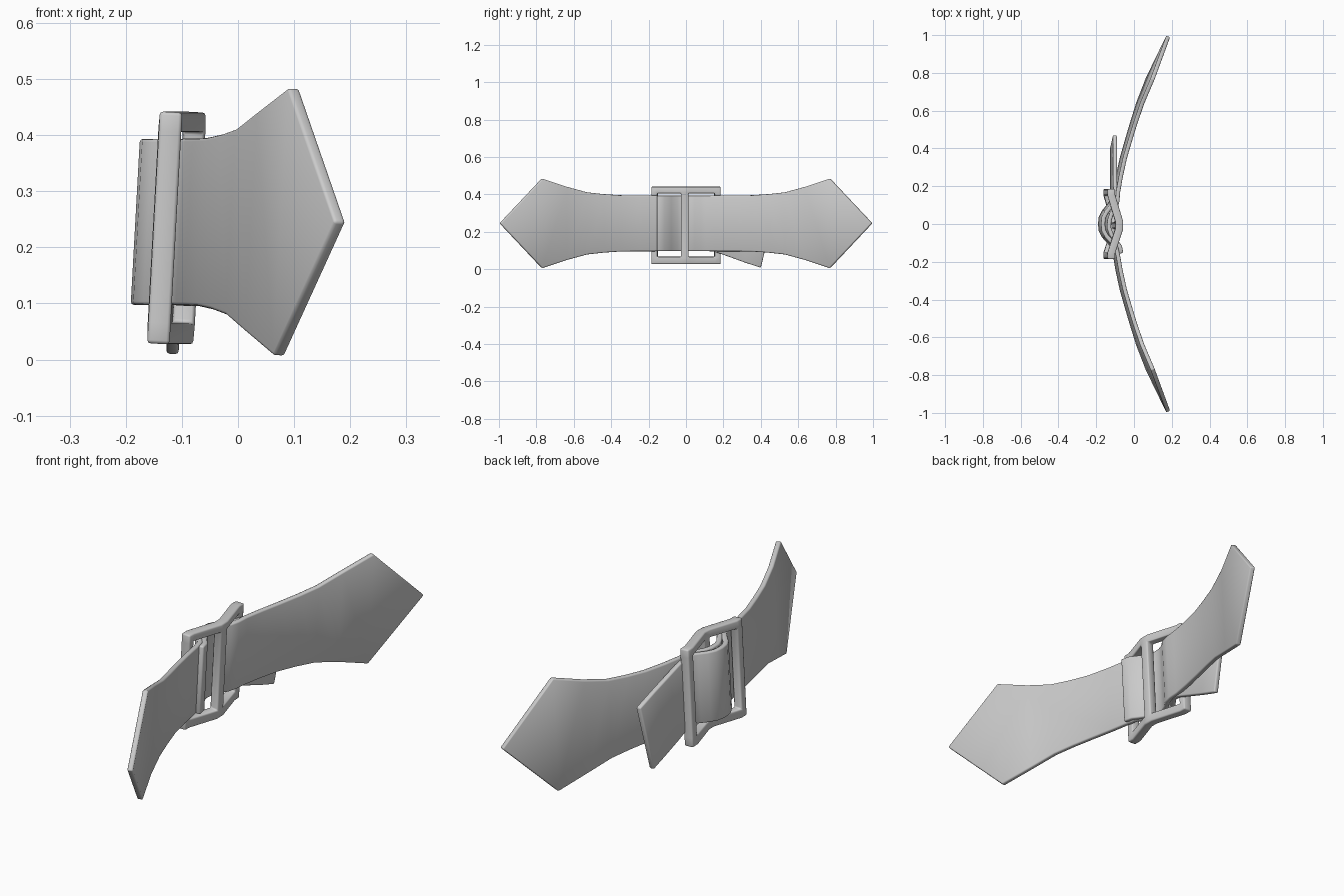
import bpy, bmesh

if "Cube" in bpy.data.objects:
    bpy.data.objects.remove(bpy.data.objects["Cube"])

MID = 0.245      # mid height of the strap
TILT = 0.055     # backward lean of everything


def finish(name, bm, thick, bevel):
    """Turn a sheet into a thick part with rounded edges."""
    for v in bm.verts:
        v.co.x += TILT * (v.co.z - MID)
    bmesh.ops.recalc_face_normals(bm, faces=bm.faces)
    me = bpy.data.meshes.new(name)
    bm.to_mesh(me)
    bm.free()
    ob = bpy.data.objects.new(name, me)
    bpy.context.collection.objects.link(ob)
    s = ob.modifiers.new("thickness", 'SOLIDIFY')
    s.thickness, s.offset, s.use_even_offset = thick, 0, True
    b = ob.modifiers.new("rounded_edges", 'BEVEL')
    b.width, b.segments, b.limit_method, b.angle_limit = bevel, 2, 'ANGLE', 1.0
    bpy.context.view_layer.objects.active = ob
    ob.select_set(True)
    bpy.ops.object.shade_smooth_by_angle(angle=0.6)
    ob.select_set(False)
    return ob


def strap(name, path):
    """path rows: x, y, centre z, half width, lean of the cross edge in y"""
    bm = bmesh.new()
    rows = []
    for x, y, z, h, lean in path:
        if h == 0:
            rows.append([bm.verts.new((x, y, z))])
        else:
            rows.append([bm.verts.new((x, y - lean, z - h)),
                         bm.verts.new((x, y + lean, z + h))])
    for a, b in zip(rows, rows[1:]):
        bm.faces.new(a + b[::-1])
    return finish(name, bm, 0.022, 0.006)


# pointed wing shared by both straps: x, y, half width
wing = [(0.182, 0.995, 0), (0.086, 0.77, 0.239), (0.033, 0.64, 0.196),
        (-0.003, 0.53, 0.166), (-0.03, 0.44, 0.156), (-0.056, 0.35, 0.15),
        (-0.078, 0.25, 0.149), (-0.092, 0.17, 0.149)]


def wing_rows(side):
    return [(x, side * y, MID, h, 0) for x, y, h in wing]


# long strap: runs under the buckle, over its middle bar and out as a loose tail
W = 0.148
over = [(-0.104, -0.12), (-0.125, -0.095), (-0.152, -0.065), (-0.168, -0.035),
        (-0.172, 0), (-0.168, 0.035), (-0.152, 0.065), (-0.128, 0.095), (-0.11, 0.12)]
tail = [(-0.106, 0.16, 0.24, 0.147, 0.004), (-0.107, 0.25, 0.212, 0.146, 0.018),
        (-0.105, 0.34, 0.182, 0.145, 0.028), (-0.104, 0.435, 0.151, 0.143, 0.035)]
strap("long_strap", wing_rows(-1) + [(x, y, MID, W, 0) for x, y in over] + tail)

# short strap: bends behind the middle bar and ends on the long strap
under = [(-0.096, 0.12), (-0.105, 0.085), (-0.128, 0.05), (-0.138, 0.02), (-0.14, -0.02),
         (-0.13, -0.05), (-0.108, -0.085), (-0.082, -0.12), (-0.075, -0.155)]
strap("short_strap", wing_rows(1) + [(x, y, MID, W, 0) for x, y in under])

# buckle: bent frame with two slots
bm = bmesh.new()
cols = [(-0.13, -0.185), (-0.13, -0.152), (-0.088, -0.025),
        (-0.088, 0.012), (-0.13, 0.152), (-0.13, 0.185)]
heights = [0.028, 0.066, 0.406, 0.441]
grid = [[bm.verts.new((x, y, z)) for z in heights] for x, y in cols]
for i in range(5):
    for j in range(3):
        if j == 1 and i in (1, 3):
            continue
        bm.faces.new((grid[i][j], grid[i + 1][j], grid[i + 1][j + 1], grid[i][j + 1]))
finish("buckle", bm, 0.04, 0.006)
